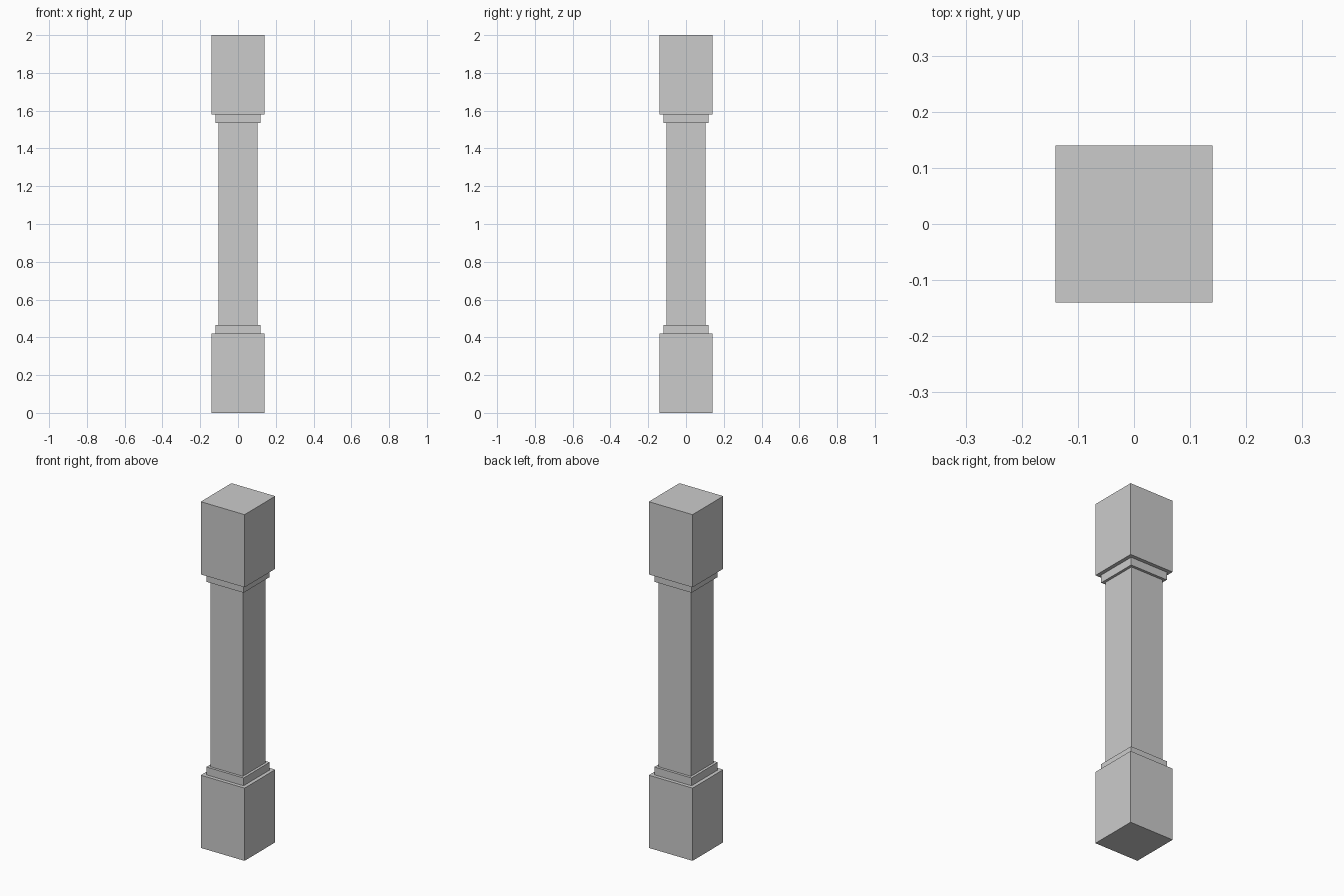
import bpy
import bmesh

if "Cube" in bpy.data.objects:
    bpy.data.objects.remove(bpy.data.objects["Cube"])

HEIGHT = 2.0
# Lower half of the stepped silhouette: (half width, z)
LOWER = [(0.14, 0.0), (0.14, 0.42),      # base block
         (0.119, 0.42), (0.119, 0.465),  # collar
         (0.104, 0.465)]                 # foot of the shaft

# The upper half mirrors the lower half
profile = LOWER + [(w, HEIGHT - z) for w, z in reversed(LOWER)]


def square_ring(bm, w, z):
    return [bm.verts.new((x * w, y * w, z))
            for x, y in ((-1, -1), (1, -1), (1, 1), (-1, 1))]


def square_column(name, profile):
    bm = bmesh.new()
    rings = [square_ring(bm, w, z) for w, z in profile]
    # Walls and ledges between neighbouring rings
    for low, high in zip(rings, rings[1:]):
        for i in range(4):
            j = (i + 1) % 4
            bm.faces.new((low[i], low[j], high[j], high[i]))
    # Bottom and top caps
    bm.faces.new(rings[0][::-1])
    bm.faces.new(rings[-1])
    mesh = bpy.data.meshes.new(name)
    bm.to_mesh(mesh)
    bm.free()
    obj = bpy.data.objects.new(name, mesh)
    bpy.context.collection.objects.link(obj)
    return obj


square_column("square_column", profile)
